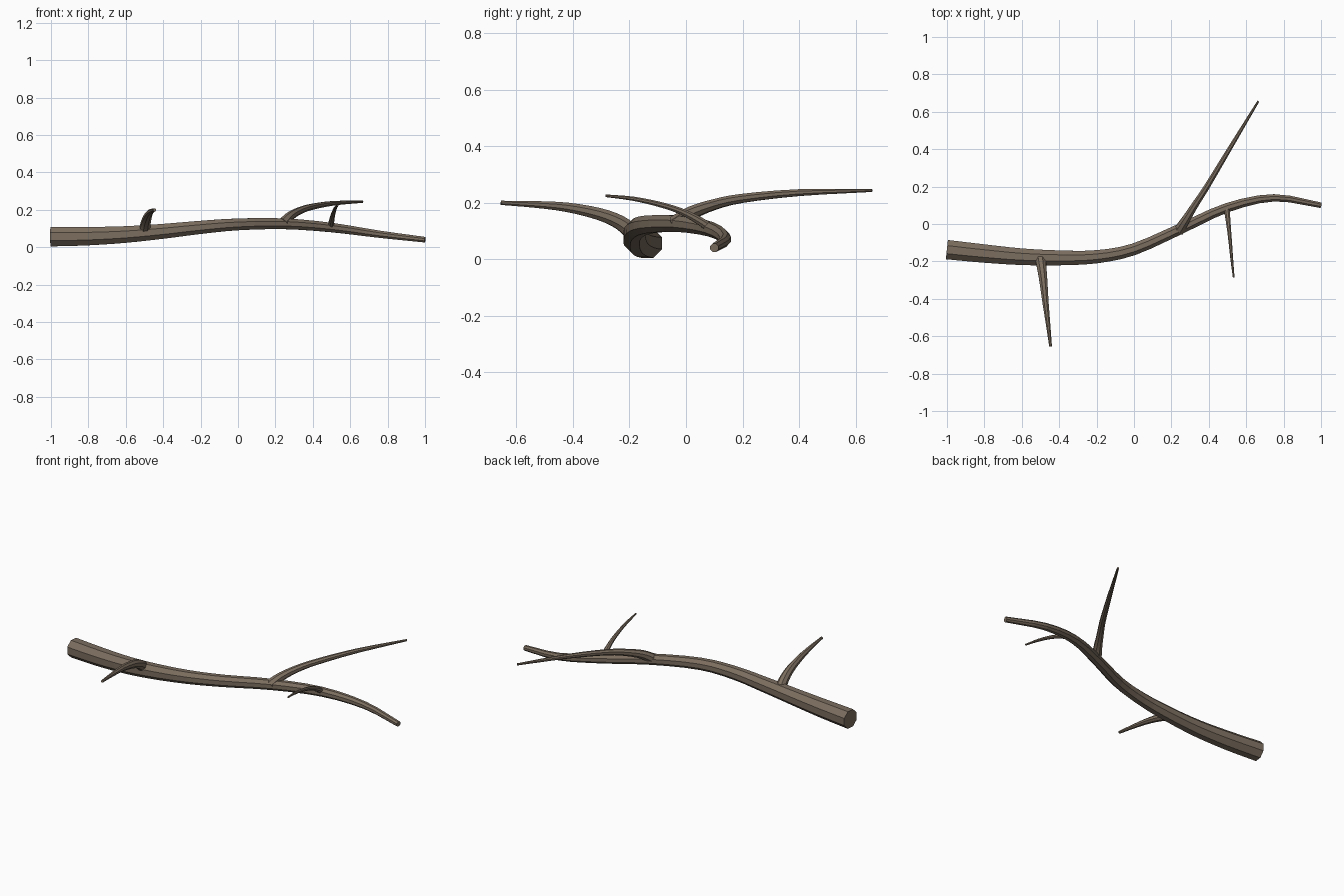
import bpy, bmesh, math
from mathutils import Vector

if "Cube" in bpy.data.objects:
    bpy.data.objects.remove(bpy.data.objects["Cube"])

bark = bpy.data.materials.new("bark")
bark.diffuse_color = (0.2, 0.155, 0.115, 1)
bark.use_nodes = True
bark.node_tree.nodes["Principled BSDF"].inputs["Base Color"].default_value = bark.diffuse_color


def spline(a, b, c, d, t):
    # Catmull-Rom interpolation of (x, y, z, radius)
    return 0.5 * (2 * b + (c - a) * t + (2 * a - 5 * b + 4 * c - d) * t * t
                  + (3 * b - a - 3 * c + d) * t ** 3)


def limb(name, pts, sides=8, steps=3):
    """Tapered tube through points of (x, y, z, radius), capped at both ends."""
    p = [Vector(q) for q in pts]
    p = [2 * p[0] - p[1]] + p + [2 * p[-1] - p[-2]]
    path = [spline(*p[i:i + 4], s / steps) for i in range(len(p) - 3) for s in range(steps)]
    path.append(p[-2])
    bm = bmesh.new()
    rings = []
    for i, q in enumerate(path):
        tan = (path[min(i + 1, len(path) - 1)] - path[max(i - 1, 0)]).to_3d().normalized()
        side = tan.cross(Vector((0, 0, 1))).normalized()
        up = side.cross(tan)
        ring = []
        for k in range(sides):
            a = 2 * math.pi * (k + 0.5) / sides
            ring.append(bm.verts.new(q.to_3d() + q[3] * (side * math.cos(a) + up * math.sin(a))))
        rings.append(ring)
    for r0, r1 in zip(rings, rings[1:]):
        for k in range(sides):
            j = (k + 1) % sides
            bm.faces.new((r0[k], r0[j], r1[j], r1[k]))
    bm.faces.new(rings[0])
    bm.faces.new(rings[-1])
    bmesh.ops.recalc_face_normals(bm, faces=bm.faces)
    me = bpy.data.meshes.new(name)
    bm.to_mesh(me)
    bm.free()
    me.materials.append(bark)
    ob = bpy.data.objects.new(name, me)
    bpy.context.collection.objects.link(ob)


# Main branch, thick end at -x
limb("main_branch", [
    (-1.0, -0.137, 0.056, 0.056), (-0.8, -0.158, 0.059, 0.053), (-0.6, -0.175, 0.068, 0.048),
    (-0.4, -0.181, 0.085, 0.043), (-0.2, -0.175, 0.106, 0.038), (0.0, -0.135, 0.122, 0.034),
    (0.25, -0.025, 0.125, 0.031), (0.5, 0.088, 0.105, 0.027), (0.75, 0.14, 0.07, 0.021),
    (1.0, 0.1, 0.04, 0.016)])

# Long twig at the back
limb("long_twig", [
    (0.24, -0.035, 0.125, 0.031), (0.275, 0.02, 0.163, 0.025), (0.325, 0.1, 0.193, 0.02),
    (0.39, 0.2, 0.215, 0.017), (0.51, 0.4, 0.235, 0.013), (0.665, 0.657, 0.243, 0.006)])

# Two twigs at the front
limb("front_twig", [
    (-0.5, -0.185, 0.09, 0.031), (-0.493, -0.235, 0.13, 0.027), (-0.484, -0.31, 0.16, 0.023),
    (-0.473, -0.42, 0.183, 0.018), (-0.46, -0.53, 0.193, 0.013), (-0.446, -0.655, 0.199, 0.008)])
limb("small_twig", [
    (0.495, 0.085, 0.11, 0.017), (0.5, 0.045, 0.137, 0.015), (0.507, -0.02, 0.17, 0.012),
    (0.515, -0.1, 0.195, 0.01), (0.523, -0.19, 0.214, 0.008), (0.533, -0.285, 0.224, 0.005)])
